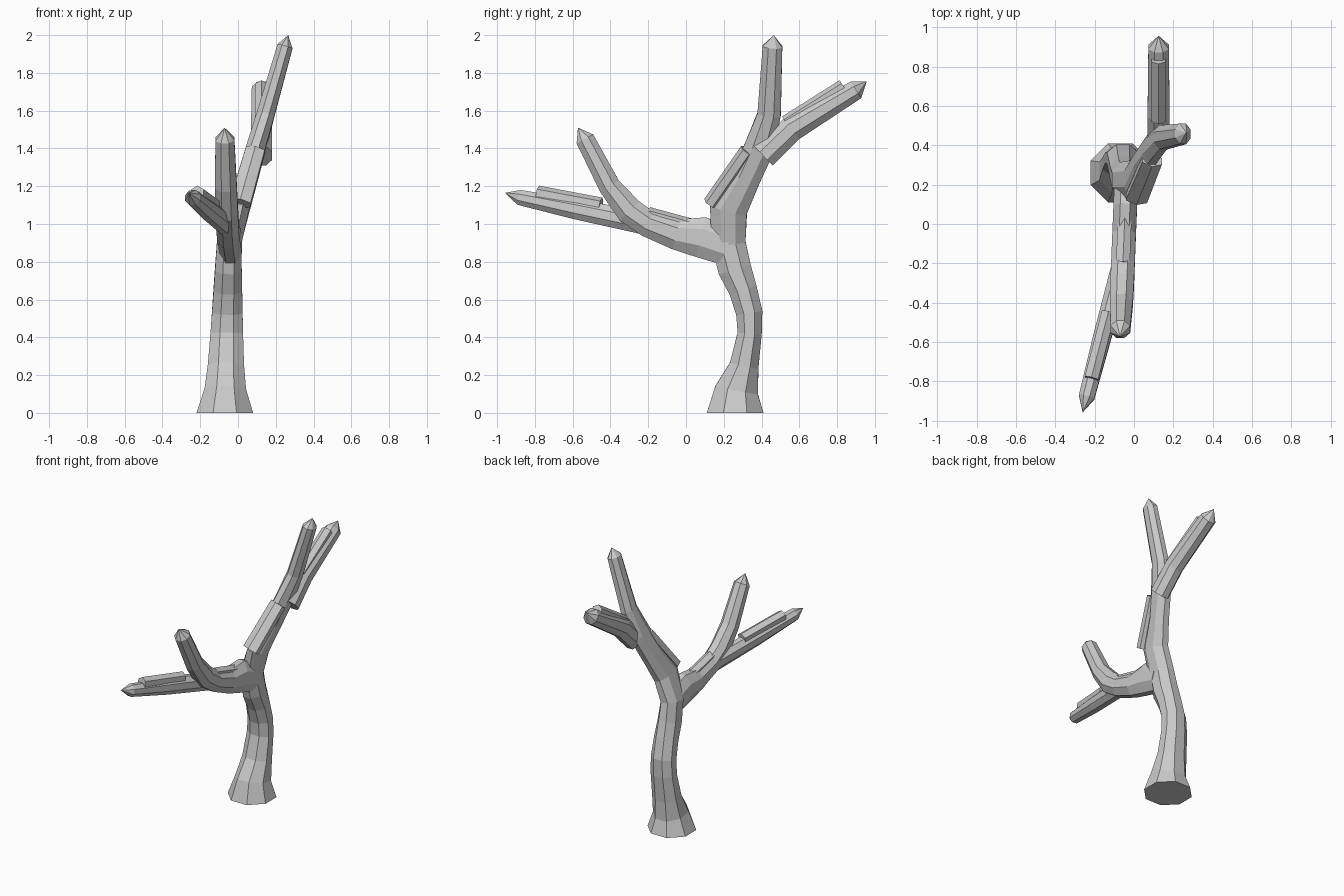
import bpy, bmesh
from math import cos, sin, pi, exp
from mathutils import Vector

if "Cube" in bpy.data.objects:
    bpy.data.objects.remove(bpy.data.objects["Cube"])


def tube(name, path, shape, sides=8):
    """Faceted tube along (y, z, half depth); shape gives x and half width. Depth 0 = tip."""
    bm = bmesh.new()
    pts = [Vector((shape(y, z, b)[0], y, z)) for y, z, b in path]
    rings = []
    for i, (y, z, b) in enumerate(path):
        if b == 0:
            rings.append([bm.verts.new(pts[i])])
            continue
        t = (pts[min(i + 1, len(pts) - 1)] - pts[max(i - 1, 0)]).normalized()
        if z == 0:
            t = Vector((0, 0, 1))
        u = Vector((1, 0, 0))
        u = (u - t * u.dot(t)).normalized()
        v = t.cross(u)
        k = 1 / cos(pi / sides)
        a = shape(y, z, b)[1]
        angles = [2 * pi * (j + 0.5) / sides for j in range(sides)]
        rings.append([bm.verts.new(pts[i] + (u * a * cos(w) + v * b * sin(w)) * k)
                      for w in angles])
    for r, q in zip(rings, rings[1:]):
        for j in range(sides):
            n = (j + 1) % sides
            bm.faces.new((r[j], r[n], q[0]) if len(q) == 1 else (r[j], r[n], q[n], q[j]))
    for r in (rings[0], rings[-1]):
        if len(r) > 1:
            bm.faces.new(r)
    bmesh.ops.recalc_face_normals(bm, faces=bm.faces)
    me = bpy.data.meshes.new(name)
    bm.to_mesh(me)
    bm.free()
    ob = bpy.data.objects.new(name, me)
    bpy.context.collection.objects.link(ob)
    return ob


def trunk_shape(y, z, b):
    """Flared foot, slow taper, and a lean to +x above the fork."""
    x = -.07 + .025 * z + .26 * max(0, z - .9)
    a = max(.105 - .045 * z + .045 * exp(-z / .08), .075 - .0175 * z)
    return x, a


def branch_shape(x0, slope, width):
    """Straight drift in x along y, never wider than its depth near the tip."""
    return lambda y, z, b: (x0 + slope * y, min(width, b))


rear, limb, low = (branch_shape(.125, 0, .056), branch_shape(-.048, .04, .06),
                   branch_shape(-.012, .26, .046))

# Trunk, running on into the tall upright branch
trunk = tube("tree_trunk", [
    (.26, 0, .15), (.268, .12, .115), (.308, .25, .077), (.337, .42, .064),
    (.335, .53, .07), (.302, .65, .075), (.258, .76, .088), (.225, .9, .09),
    (.225, 1.08, .1), (.315, 1.24, .078), (.387, 1.4, .08), (.44, 1.58, .062),
    (.458, 1.94, .052), (.465, 2, 0)], trunk_shape)

parts = []
# Rear side branch
parts.append(tube("rear_branch", [
    (.41, 1.36, .07), (.56, 1.505, .068), (.9, 1.71, .052), (.957, 1.755, 0)], rear))
# Front limb, bending up into a raised branch
parts.append(tube("front_limb", [
    (.22, .88, .1), (.08, .93, .108), (-.05, .945, .082), (-.2, 1, .07),
    (-.3, 1.07, .072), (-.405, 1.2, .058), (-.535, 1.45, .05), (-.572, 1.51, 0)], limb))
# Long low front branch
parts.append(tube("low_branch", [
    (-.2, 1, .06), (-.58, 1.078, .054), (-.88, 1.14, .04), (-.958, 1.165, 0)], low))

# Raised bark strips, each ending in a small step
for name, start, end, shape in (
        ("low_bark", (-.45, 1.1), (-.785, 1.163), low),
        ("limb_bark", (.02, .99), (-.2, 1.05), limb),
        ("upright_bark", (.13, 1.11), (.325, 1.39), trunk_shape),
        ("rear_bark", (.53, 1.535), (.835, 1.727), rear)):
    parts.append(tube(name, [(*start, .035), (*end, .035)], shape, 6))

# Fuse everything into one solid
bpy.context.view_layer.objects.active = trunk
for p in parts:
    m = trunk.modifiers.new("fuse", 'BOOLEAN')
    m.operation = 'UNION'
    m.solver = 'EXACT'
    m.object = p
    bpy.ops.object.modifier_apply(modifier=m.name)
    bpy.data.objects.remove(p, do_unlink=True)
